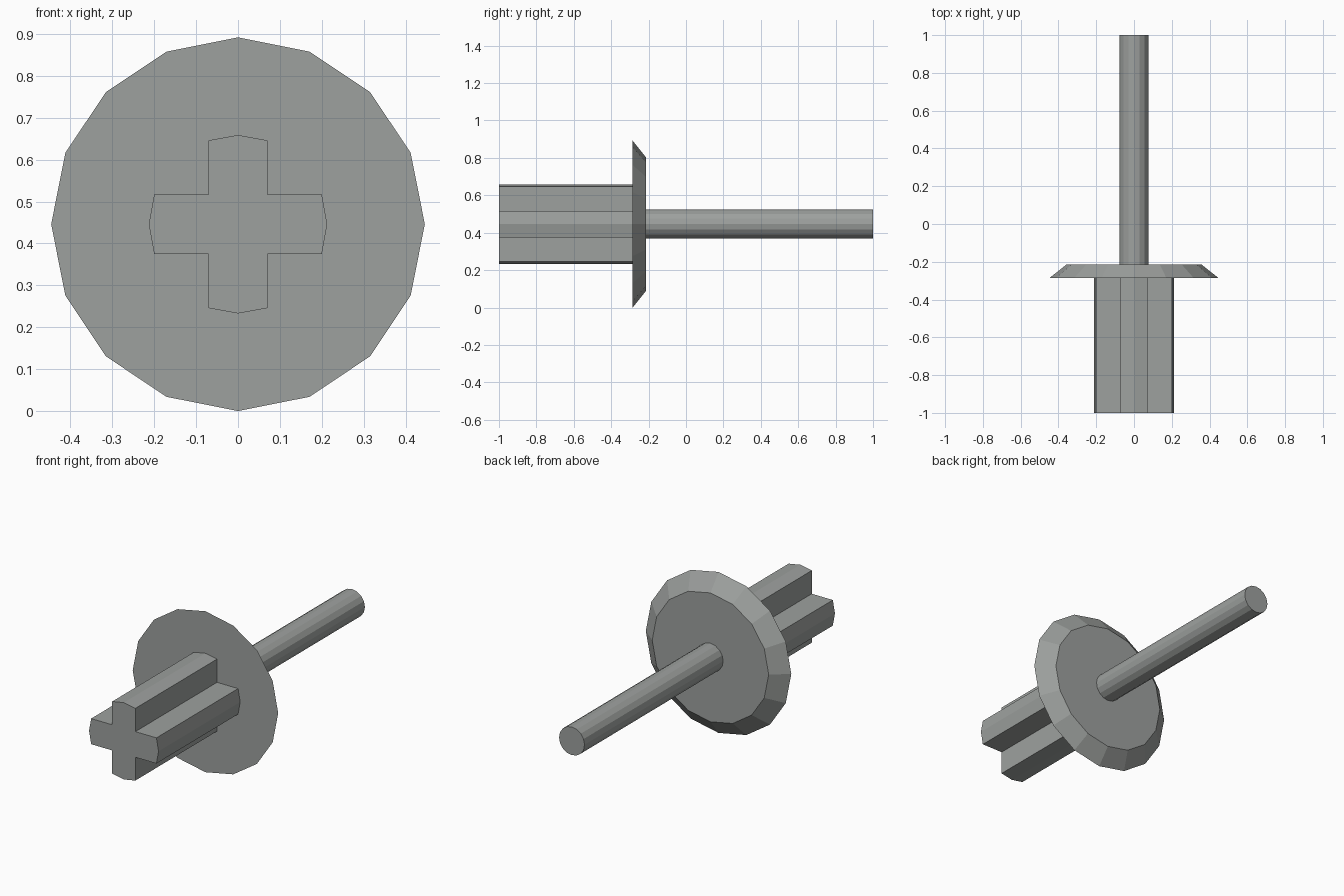
import bpy
import bmesh
from math import sin, cos, tau
from mathutils import Matrix

cube = bpy.data.objects.get("Cube")
if cube:
    bpy.data.objects.remove(cube)

CENTRE_Z = 0.446
SIDES = 16
FLANGE_FRONT, FLANGE_BACK = -0.285, -0.214

grey = bpy.data.materials.new("grey plastic")
grey.use_nodes = True
colour = (0.34, 0.356, 0.345, 1)
grey.diffuse_color = colour
grey.node_tree.nodes["Principled BSDF"].inputs["Base Color"].default_value = colour


def loft(name, front, back, y0, y1):
    """Join two matching (x, z) outlines along y and cap both ends."""
    bm = bmesh.new()
    a = [bm.verts.new((x, y0, z)) for x, z in front]
    b = [bm.verts.new((x, y1, z)) for x, z in back]
    bm.faces.new(a)
    bm.faces.new(b[::-1])
    for i in range(len(a)):
        j = (i + 1) % len(a)
        bm.faces.new((a[i], b[i], b[j], a[j]))
    bmesh.ops.recalc_face_normals(bm, faces=bm.faces)
    bm.transform(Matrix.Translation((0, 0, CENTRE_Z)))
    mesh = bpy.data.meshes.new(name)
    bm.to_mesh(mesh)
    bm.free()
    mesh.materials.append(grey)
    obj = bpy.data.objects.new(name, mesh)
    bpy.context.collection.objects.link(obj)
    return obj


def ring(radius):
    return [(radius * sin(tau * i / SIDES), radius * cos(tau * i / SIDES))
            for i in range(SIDES)]


# Cross-shaped axle: one pointed arm repeated four times
half, shoulder, tip = 0.071, 0.2, 0.213
arm = [(half, -half), (shoulder, -half), (tip, 0), (shoulder, half)]
cross = []
for c, s in ((1, 0), (0, 1), (-1, 0), (0, -1)):
    cross += [(x * c - z * s, x * s + z * c) for x, z in arm]
loft("cross_axle", cross, cross, -1, FLANGE_FRONT)

# Bevelled flange, widest at the front
loft("flange", ring(0.446), ring(0.357), FLANGE_FRONT, FLANGE_BACK)

# Thin round pin
loft("round_pin", ring(0.078), ring(0.078), FLANGE_BACK, 1)
